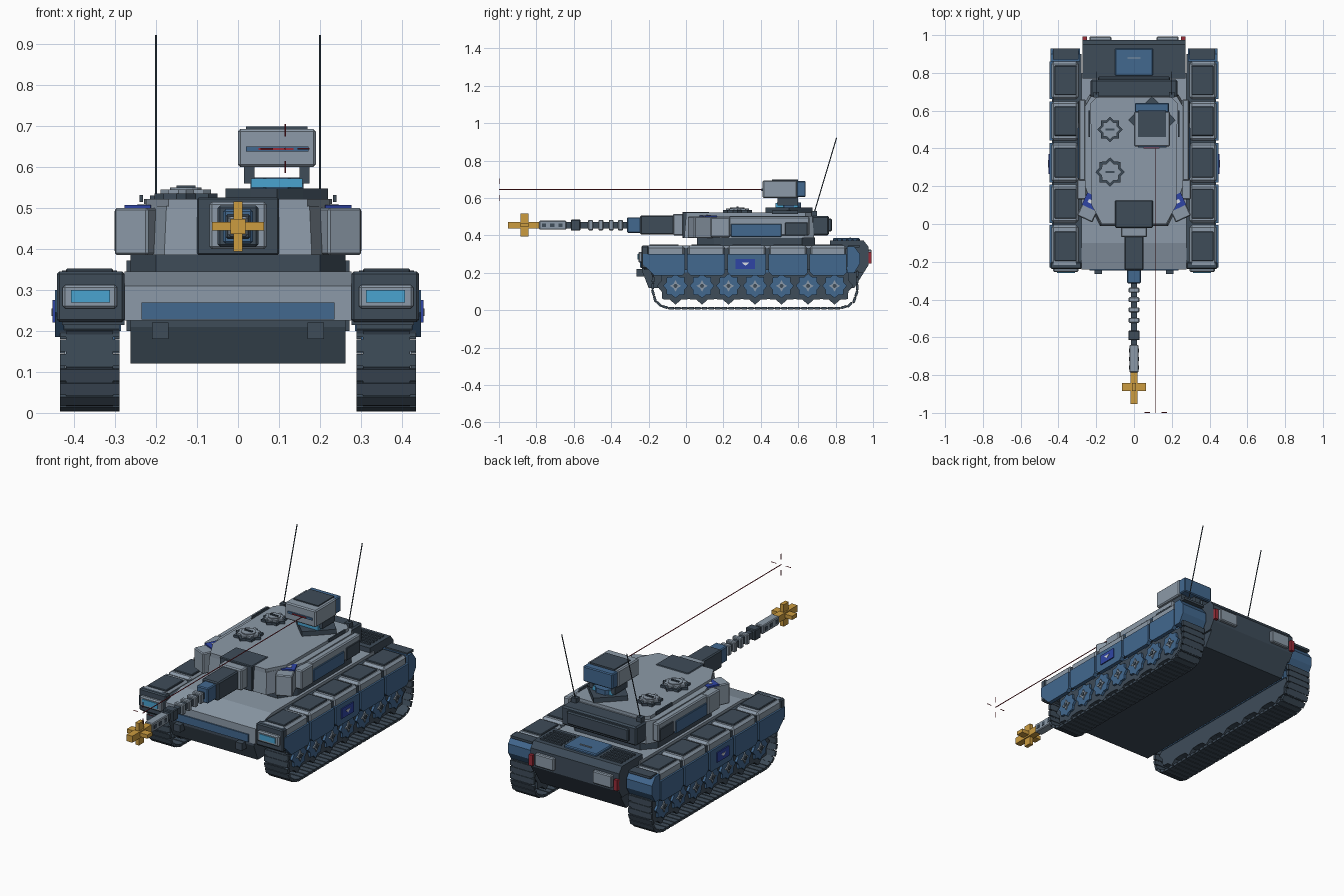
import bpy, bmesh, math
from mathutils import Matrix, Vector

if "Cube" in bpy.data.objects:
    bpy.data.objects.remove(bpy.data.objects["Cube"])


def material(name, code):
    rgb = [int(code[i:i + 2], 16) / 255 for i in (0, 2, 4)]
    col = [c / 12.92 if c < 0.04 else ((c + 0.055) / 1.055) ** 2.4 for c in rgb] + [1]
    m = bpy.data.materials.new(name)
    m.use_nodes = True
    m.diffuse_color = col
    m.node_tree.nodes["Principled BSDF"].inputs["Base Color"].default_value = col
    return m


GREY = material("light grey", "8C9AA8")
DARK = material("dark slate", "3E4C59")
BLUE = material("steel blue", "42688F")
CYAN = material("cyan glass", "4AA3D0")
GOLD = material("gold", "CC9C40")
NAVY = material("badge blue", "2F45A5")
RED = material("red", "9A2C38")
WHITE = material("white", "D8DEE6")


def finish(name, bm, mat, mirror=False, bevel=0):
    bmesh.ops.recalc_face_normals(bm, faces=bm.faces)
    me = bpy.data.meshes.new(name)
    bm.to_mesh(me)
    bm.free()
    me.materials.append(mat)
    ob = bpy.data.objects.new(name, me)
    bpy.context.collection.objects.link(ob)
    if bevel:
        b = ob.modifiers.new("bevel", "BEVEL")
        b.width, b.segments = bevel, 1
    if mirror:
        ob.modifiers.new("mirror", "MIRROR")
    return ob


def add_box(bm, size, matrix):
    bmesh.ops.create_cube(bm, size=1, matrix=matrix @ Matrix.Diagonal((*size, 1)))


def box(name, mat, x, y, z, mirror=False, bevel=0, turn=0):
    """Box from (min, max) ranges, optionally turned about z."""
    bm = bmesh.new()
    c = Vector([(a + b) / 2 for a, b in (x, y, z)])
    add_box(bm, [b - a for a, b in (x, y, z)],
            Matrix.Translation(c) @ Matrix.Rotation(math.radians(turn), 4, "Z"))
    return finish(name, bm, mat, mirror, bevel)


def centred(name, mat, half, y, z, bevel=0):
    return box(name, mat, (-half, half), y, z, bevel=bevel)


def prism(name, mat, pts, lo, hi, axis="Z", mirror=False, bevel=0, taper=1.0, pivot=(0, 0)):
    """Extrude an outline: (x, y) along Z or (y, z) along X."""
    bm = bmesh.new()
    rings = []
    for t, s in ((lo, 1.0), (hi, taper)):
        ring = [(pivot[0] + (a - pivot[0]) * s, pivot[1] + (b - pivot[1]) * s) for a, b in pts]
        rings.append([bm.verts.new((a, b, t) if axis == "Z" else (t, a, b)) for a, b in ring])
    bm.faces.new(rings[0])
    bm.faces.new(rings[1])
    n = len(pts)
    for i in range(n):
        j = (i + 1) % n
        bm.faces.new((rings[0][i], rings[0][j], rings[1][j], rings[1][i]))
    return finish(name, bm, mat, mirror, bevel)


def star(c, r, inner=0.77, n=8, phase=0.0):
    return [(c[0] + r * (1, inner)[k % 2] * math.cos(phase + k * math.pi / n),
             c[1] + r * (1, inner)[k % 2] * math.sin(phase + k * math.pi / n)) for k in range(2 * n)]


def both(half):
    return half + [(-x, y) for x, y in reversed(half)]


def rod(name, mat, a, b, r, mirror=False):
    a, b = Vector(a), Vector(b)
    bm = bmesh.new()
    bmesh.ops.create_cone(bm, cap_ends=True, segments=6, radius1=r, radius2=r, depth=(b - a).length,
                          matrix=Matrix.Translation((a + b) / 2) @ (b - a).to_track_quat("Z", "Y").to_matrix().to_4x4())
    return finish(name, bm, mat, mirror)


# Hull
prism("lower_hull", DARK, [(-0.2, 0.12), (0.9, 0.12), (0.95, 0.2), (0.95, 0.27), (-0.235, 0.27), (-0.235, 0.21)],
      -0.262, 0.262, "X")
prism("upper_hull", GREY, [(-0.24, 0.225), (0.8, 0.225), (0.8, 0.345), (-0.1, 0.345), (-0.24, 0.31)],
      -0.277, 0.277, "X")
centred("front_stripe", BLUE, 0.235, (-0.247, -0.23), (0.228, 0.27))
box("tow_hook", DARK, (0.17, 0.21), (-0.265, -0.22), (0.18, 0.22), True)
prism("rear_deck", DARK, [(0.77, 0.2), (0.95, 0.2), (0.975, 0.24), (0.975, 0.34), (0.95, 0.372), (0.77, 0.372)],
      -0.272, 0.272, "X")
centred("engine_cover", BLUE, 0.1, (0.785, 0.93), (0.365, 0.385), 0.005)
centred("cover_handle", GREY, 0.035, (0.875, 0.882), (0.384, 0.389))
for i in range(5):
    y = 0.8 + i * 0.028
    box("engine_grille", DARK, (0.12, 0.25), (y, y + 0.012), (0.37, 0.379), True)
box("rear_stowage", GREY, (0.12, 0.235), (0.97, 0.993), (0.255, 0.325), True, 0.005)
box("tail_light", RED, (0.25, 0.272), (0.97, 0.992), (0.25, 0.31), True)

# Fenders and side skirts
box("fender_core", DARK, (0.277, 0.43), (-0.225, 0.9), (0.215, 0.33), True)
edges = [-0.235, 0.0, 0.215, 0.435, 0.655, 0.865]
for i, (a, b) in enumerate(zip(edges, edges[1:])):
    a, b, m = a + 0.006, b - 0.006, (a + b) / 2
    box("fender_cap", GREY, (0.295, 0.437), (a, b), (0.285, 0.345), True, 0.012)
    box("fender_top_plate", DARK, (0.305, 0.42), (m - 0.078, m + 0.078), (0.34, 0.352), True, 0.003)
    nose = 0.04 if i == 0 else 0
    prism("skirt_panel", BLUE, [(a, 0.205 + nose), (a + 0.02 + nose, 0.185), (b - 0.015, 0.185), (b, 0.2),
                                (b, 0.3), (a, 0.3)], 0.425, 0.447, "X", True)
prism("fender_tail", BLUE, [(0.86, 0.2), (0.9, 0.2), (0.93, 0.25), (0.93, 0.3), (0.9, 0.34), (0.86, 0.34)],
      0.285, 0.442, "X", True)
box("tail_plate", DARK, (0.295, 0.43), (0.87, 0.928), (0.335, 0.348), True)
box("skirt_badge", NAVY, (0.445, 0.453), (0.265, 0.37), (0.22, 0.275), True)
prism("badge_mark", WHITE, [(0.298, 0.255), (0.318, 0.237), (0.338, 0.255)], 0.45, 0.455, "X", True)

# Headlights
box("front_fender_face", DARK, (0.277, 0.442), (-0.238, -0.2), (0.222, 0.345), True, 0.006)
box("headlight_housing", GREY, (0.295, 0.428), (-0.255, -0.23), (0.255, 0.312), True, 0.006)
box("headlight", CYAN, (0.312, 0.408), (-0.259, -0.25), (0.27, 0.3), True)

# Track loops: pads laid along a rounded path
path = [(-0.175, 0.2), (-0.178, 0.1), (-0.165, 0.055), (-0.135, 0.024), (-0.09, 0.01), (0.82, 0.01),
        (0.87, 0.024), (0.9, 0.055), (0.915, 0.1), (0.915, 0.2), (0.86, 0.225), (-0.12, 0.225)]
path = [Vector(p) for p in path]
bm = bmesh.new()
pitch, carry = 0.0355, 0.0
for p, q in zip(path, path[1:] + path[:1]):
    seg = q - p
    while carry < seg.length:
        c = p + seg.normalized() * carry
        turn = Matrix.Translation((0.362, c.x, c.y)) @ Matrix.Rotation(math.atan2(seg.y, seg.x), 4, "X")
        add_box(bm, (0.145, 0.029, 0.014), turn)
        add_box(bm, (0.115, 0.037, 0.008), turn)
        carry += pitch
    carry -= seg.length
finish("track", bm, DARK, True)

# Road wheels
for i in range(7):
    c = (-0.056 + i * 0.1417, 0.13)
    prism("wheel", DARK, star(c, 0.1, 0.8), 0.305, 0.405, "X", True)
    prism("wheel_disc", BLUE, star(c, 0.066, 0.8), 0.4, 0.418, "X", True)
    prism("wheel_hub", GREY, star(c, 0.031, 0.5, 4), 0.415, 0.424, "X", True)
    prism("wheel_cap", DARK, star(c, 0.011, 1, 4), 0.42, 0.428, "X", True)
box("wheel_guard", BLUE, (0.3, 0.4), (-0.13, 0.87), (0.15, 0.215), True)

# Turret
prism("turret_ring", DARK, both([(0.2, 0.06), (0.262, 0.15), (0.262, 0.62), (0.2, 0.69)]), 0.34, 0.39)
prism("turret_body", GREY, both([(0.18, -0.01), (0.235, 0.1), (0.268, 0.2), (0.268, 0.63), (0.235, 0.685)]),
      0.385, 0.505, taper=0.97, pivot=(0, 0.34))
prism("turret_roof", GREY, both([(0.17, 0.0), (0.225, 0.1), (0.23, 0.64), (0.2, 0.67)]), 0.5, 0.522)
box("turret_cheek", GREY, (0.185, 0.275), (0.02, 0.17), (0.385, 0.5), True, 0.005, 25)
box("cheek_badge", NAVY, (0.195, 0.265), (0.085, 0.155), (0.498, 0.507), True, 0, 25)
box("cheek_badge_mark", WHITE, (0.217, 0.243), (0.11, 0.128), (0.505, 0.51), True, 0, 25)
box("cheek_side_plate", GREY, (0.25, 0.302), (0.13, 0.235), (0.39, 0.497), True, 0.006)
box("side_rack", GREY, (0.255, 0.292), (0.23, 0.66), (0.4, 0.5), True, 0.006)
box("side_rack_panel", BLUE, (0.28, 0.298), (0.24, 0.51), (0.392, 0.462), True, 0.003)
box("rack_box", DARK, (0.28, 0.297), (0.53, 0.65), (0.4, 0.47), True, 0.003)
box("roof_rail", DARK, (0.232, 0.24), (0.46, 0.6), (0.515, 0.532), True)
centred("rear_bin", DARK, 0.23, (0.67, 0.765), (0.4, 0.505), 0.008)
centred("rear_bin_lid", DARK, 0.19, (0.69, 0.78), (0.42, 0.49), 0.006)
box("antenna_base", DARK, (0.185, 0.215), (0.67, 0.7), (0.49, 0.53), True)
rod("antenna", DARK, (0.2, 0.685, 0.52), (0.2, 0.805, 0.922), 0.0028, True)

# Hatches
for y, r in ((0.5, 0.067), (0.275, 0.077)):
    c = (-0.127, y)
    prism("hatch_rim", DARK, star(c, r), 0.515, 0.535)
    prism("hatch_lid", GREY, star(c, r * 0.8), 0.53, 0.545)
    prism("hatch_centre", GREY, star(c, r * 0.5, 1), 0.54, 0.55)
    box("hatch_handle", DARK, (-0.15, -0.104), (y - 0.005, y + 0.005), (0.548, 0.555))

# Main gun
centred("mantlet", DARK, 0.1, (-0.02, 0.125), (0.385, 0.526), 0.004)
centred("mantlet_block", GREY, 0.07, (-0.07, 0.0), (0.4, 0.515), 0.006)
centred("gun_shroud", DARK, 0.05, (-0.245, -0.06), (0.405, 0.506), 0.006)
centred("gun_collar", BLUE, 0.036, (-0.315, -0.24), (0.413, 0.497), 0.005)
centred("barrel", DARK, 0.016, (-0.66, -0.3), (0.438, 0.472))
for y in (-0.35, -0.4, -0.455, -0.51):
    centred("barrel_rib", GREY, 0.028, (y - 0.013, y + 0.013), (0.427, 0.483), 0.004)
centred("barrel_clamp", DARK, 0.03, (-0.615, -0.565), (0.425, 0.485), 0.004)
centred("muzzle_sleeve", GREY, 0.024, (-0.785, -0.64), (0.431, 0.479), 0.004)
for y in (-0.76, -0.715, -0.67):
    centred("sleeve_vent", DARK, 0.026, (y - 0.011, y + 0.011), (0.445, 0.465))

# Gold muzzle cross
centred("muzzle_core", GOLD, 0.018, (-0.953, -0.78), (0.437, 0.473))
centred("muzzle_cross_arm", GOLD, 0.063, (-0.885, -0.842), (0.445, 0.466))
centred("muzzle_cross_post", GOLD, 0.011, (-0.885, -0.842), (0.394, 0.516))

# Roof sight
c = (0.095, 0.55)
prism("sight_base", DARK, star(c, 0.125, 0.72, 4), 0.52, 0.548)
prism("sight_turntable", BLUE, star(c, 0.07, 1, 4, math.pi / 8), 0.545, 0.575)
box("sight_glass", CYAN, (0.032, 0.158), (0.478, 0.6), (0.55, 0.572))
for x in (0.015, 0.15):
    box("sight_leg", DARK, (x, x + 0.025), (0.49, 0.6), (0.56, 0.61))
box("sight_housing", GREY, (0.0, 0.19), (0.41, 0.595), (0.6, 0.693), bevel=0.006)
box("sight_back", BLUE, (0.004, 0.186), (0.59, 0.64), (0.605, 0.69), bevel=0.005)
box("sight_top_plate", DARK, (0.02, 0.17), (0.46, 0.6), (0.69, 0.699))
box("sight_slit", BLUE, (0.02, 0.172), (0.404, 0.412), (0.638, 0.65))
box("sight_lens", RED, (0.05, 0.135), (0.401, 0.408), (0.641, 0.647))

# Laser beam and aiming marks
mid = Vector((0.115, 0, 0.645))
rod("laser_beam", RED, (mid.x, 0.41, mid.z), (mid.x, -1.0, mid.z), 0.0025)
for d in (Vector((1, 0, 0)), Vector((-1, 0, 0)), Vector((0, 0, 1)), Vector((0, 0, -1))):
    off = mid + Vector((0, -0.998, 0))
    rod("aiming_mark", RED, off + d * 0.03, off + d * 0.06, 0.002)
